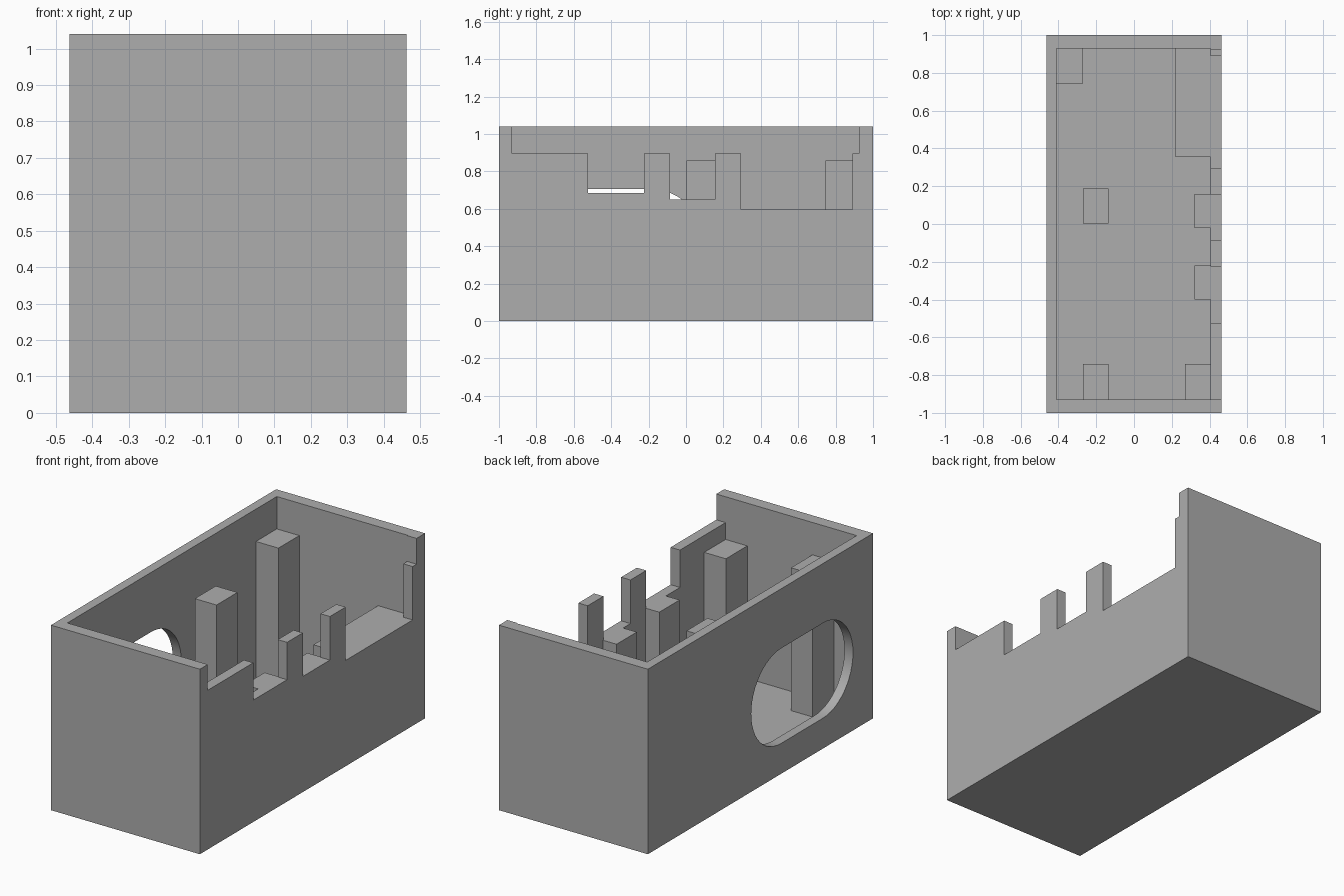
import bpy
import bmesh
from math import cos, sin, pi

if "Cube" in bpy.data.objects:
    bpy.data.objects.remove(bpy.data.objects["Cube"], do_unlink=True)

grey = bpy.data.materials.new("plain grey")
grey.use_nodes = True
grey.diffuse_color = (0.42, 0.42, 0.42, 1)
grey.node_tree.nodes["Principled BSDF"].inputs["Base Color"].default_value = grey.diffuse_color


def add_object(name, bm):
    bmesh.ops.recalc_face_normals(bm, faces=bm.faces)
    mesh = bpy.data.meshes.new(name)
    bm.to_mesh(mesh)
    bm.free()
    mesh.materials.append(grey)
    obj = bpy.data.objects.new(name, mesh)
    bpy.context.scene.collection.objects.link(obj)
    return obj


def box(name, xs, ys, zs):
    bm = bmesh.new()
    bmesh.ops.create_cube(bm, size=1)
    for v in bm.verts:
        v.co = [span[0] if c < 0 else span[1] for c, span in zip(v.co, (xs, ys, zs))]
    return add_object(name, bm)


def slot(name, xs, y_ends, z, radius, steps=24):
    # Round-ended prism running along x
    bm = bmesh.new()
    ring = []
    for end, start in ((y_ends[1], -pi / 2), (y_ends[0], pi / 2)):
        for i in range(steps + 1):
            a = start + pi * i / steps
            ring.append(bm.verts.new((xs[0], end + radius * cos(a), z + radius * sin(a))))
    face = bm.faces.new(ring)
    extruded = bmesh.ops.extrude_face_region(bm, geom=[face])["geom"]
    moved = [g for g in extruded if isinstance(g, bmesh.types.BMVert)]
    bmesh.ops.translate(bm, verts=moved, vec=(xs[1] - xs[0], 0, 0))
    return add_object(name, bm)


def combine(target, tool, operation):
    mod = target.modifiers.new(tool.name, "BOOLEAN")
    mod.operation = operation
    mod.solver = "EXACT"
    mod.object = tool
    bpy.context.view_layer.update()
    result = bpy.data.meshes.new_from_object(
        target.evaluated_get(bpy.context.evaluated_depsgraph_get()))
    target.modifiers.clear()
    target.data = result
    bpy.data.objects.remove(tool, do_unlink=True)


HEIGHT, FLOOR, WALL, END = 1.04, 0.055, 0.405, 0.93

# Open box shell
shell = box("box_shell", (-0.463, 0.463), (-1, 1), (0, HEIGHT))
combine(shell, box("cavity", (-0.41, WALL), (-END, END), (FLOOR, 1.3)), "DIFFERENCE")

# Lowered rim and deep notches in the left wall
notches = [(-END, END - 0.005, 0.895), (-0.525, -0.225, 0.685),
           (-0.085, 0.155, 0.65), (0.295, 0.89, 0.595)]
for y0, y1, z in notches:
    combine(shell, box("notch", (0.35, 0.6), (y0, y1), (z, 1.3)), "DIFFERENCE")

# Long round-ended opening in the right wall
combine(shell, slot("opening", (-0.6, -0.3), (-0.555, -0.185), 0.438, 0.267), "DIFFERENCE")

# Ledges level with the notches, merged into wall and floor
ledges = [(0.32, -0.4, -0.22, 0.685), (0.32, -0.02, 0.16, 0.65), (0.22, 0.355, END + 0.02, 0.595)]
for x, y0, y1, z in ledges:
    combine(shell, box("ledge", (x, WALL + 0.02), (y0, y1), (FLOOR - 0.02, z)), "UNION")

# Standing support posts
posts = {
    "front_left_post": (0.27, WALL, -END, -0.74, 0.8),
    "front_right_post": (-0.27, -0.135, -END, -0.74, 0.858),
    "middle_post": (-0.27, -0.135, 0.002, 0.188, 0.858),
    "back_right_post": (-0.41, -0.27, 0.745, END, 0.858),
}
for name, (x0, x1, y0, y1, z) in posts.items():
    box(name, (x0, x1), (y0, y1), (FLOOR, z))

# Smooth the opening's curve and keep all corners sharp
bpy.ops.object.select_all(action="DESELECT")
shell.select_set(True)
bpy.context.view_layer.objects.active = shell
bpy.ops.object.shade_smooth_by_angle()
